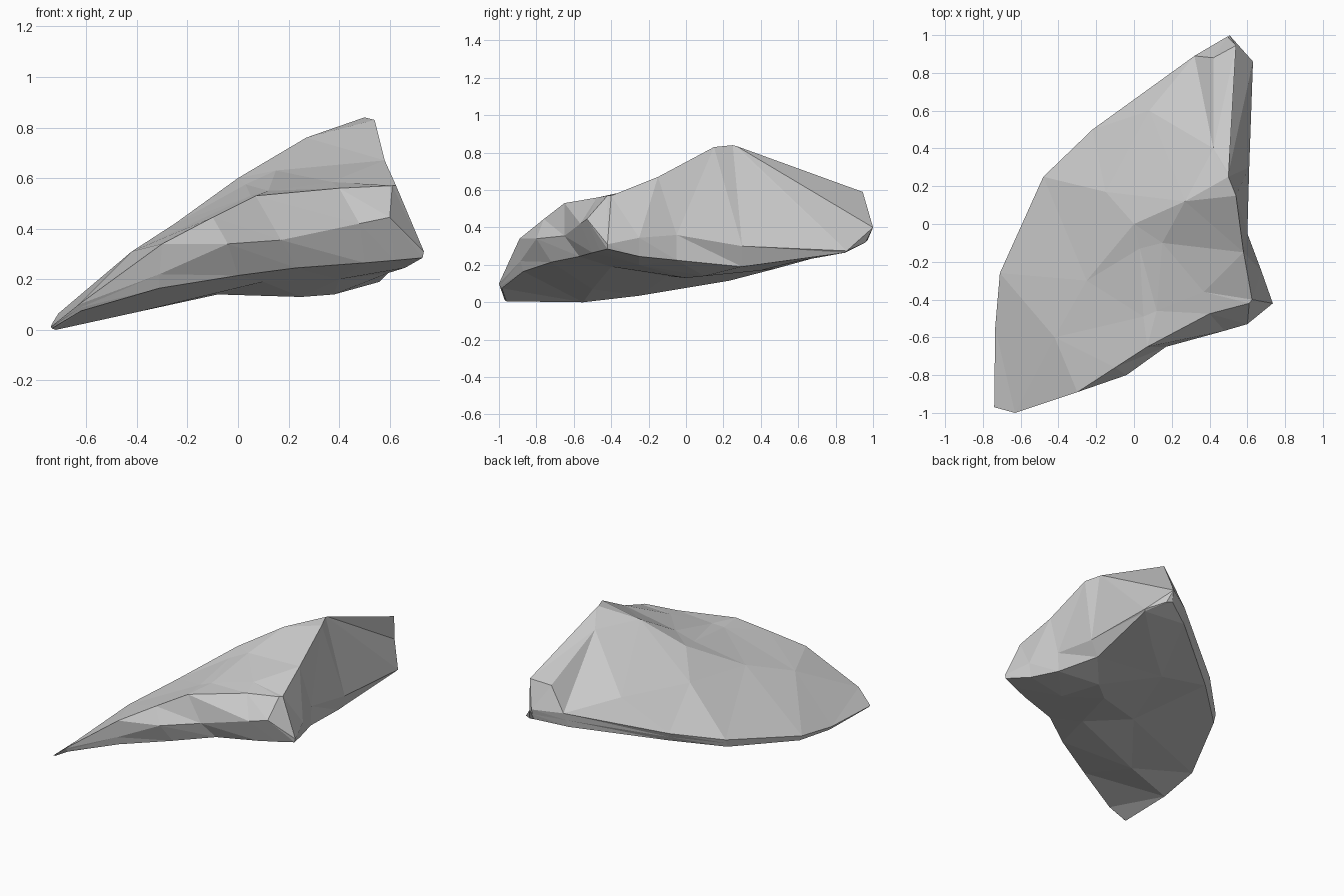
import bpy, bmesh
from mathutils import Vector
from mathutils.geometry import delaunay_2d_cdt

# upper rim, going round from the low front-left tip
TOP_RIM = [(-.74, -.97, .012), (-.63, -1, .10), (-.30, -.89, .34), (-.10, -.76, .445),
           (.07, -.65, .53), (.40, -.475, .56), (.61, -.42, .57), (.625, -.40, .57),
           (.58, -.15, .67), (.54, .15, .83), (.50, .25, .84), (.501, .27, .835),
           (.54, .945, .59), (.495, .993, .405), (.32, .89, .385), (-.22, .50, .24),
           (-.48, .25, .17), (-.71, -.26, .065), (-.735, -.55, .025)]
# lower rim, same stations
LOW_RIM = [(-.735, -.96, .005), (-.62, -.985, .075), (-.31, -.87, .165), (0, -.72, .215),
           (.23, -.57, .245), (.50, -.50, .265), (.62, -.46, .275), (.73, -.42, .285),
           (.66, -.25, .245), (.595, -.05, .225), (.56, .30, .19), (.62, .85, .265),
           (.53, .96, .32), (.49, .97, .33), (.30, .86, .285), (-.20, .48, .18),
           (-.48, .23, .115), (-.70, -.25, .035), (-.72, -.55, 0)]
# ledge on the broken front and right sides
LEDGE = {2: (-.31, -.885, .22), 3: (-.04, -.80, .34), 4: (.17, -.65, .355),
         5: (.48, -.565, .42), 6: (.60, -.53, .445), 7: (.735, -.42, .31),
         8: (.675, -.25, .345), 9: (.60, -.05, .36), 10: (.61, .30, .30),
         11: (.63, .86, .275), 12: (.505, 1, .40)}
# facet corners on the sloping top and on the underside
TOP_POINTS = [(.42, .88, .55), (.27, .12, .76), (0, 0, .60), (.03, -.13, .575), (.15, -.10, .63),
              (.12, -.46, .55), (.37, -.36, .585), (-.42, -.60, .31), (.08, .60, .45),
              (-.25, -.30, .42), (.42, .40, .755), (.05, -.49, .53), (-.15, .17, .45)]
LOW_POINTS = [(-.08, -.10, .14), (.25, 0, .13), (.38, .10, .14), (.10, -.40, .19),
              (-.40, -.50, .07), (.10, .40, .17), (.35, .60, .22), (.40, -.25, .2)]

bm = bmesh.new()


def add_ring(points):
    return [bm.verts.new(p) for p in points]


def cap(rim, points):
    """Triangulate inside a rim, passing through the given facet corners."""
    verts = rim + add_ring(points)
    n = len(rim)
    edges = [(i, (i + 1) % n) for i in range(n)]
    flat = [v.co.to_2d() for v in verts]
    res = delaunay_2d_cdt(flat, edges, [], 1, 1e-5)
    for face in res[2]:
        bm.faces.new([verts[res[3][i][0]] for i in face])


def strip(a, b):
    """Join two rings with triangle pairs."""
    n = len(a)
    for i in range(n):
        j = (i + 1) % n
        bm.faces.new((a[i], b[j], a[j]))
        bm.faces.new((a[i], b[i], b[j]))


mid_rim = [LEDGE.get(i, (Vector(t) + Vector(l)) / 2)
           for i, (t, l) in enumerate(zip(TOP_RIM, LOW_RIM))]
top, mid, low = add_ring(TOP_RIM), add_ring(mid_rim), add_ring(LOW_RIM)
cap(top, TOP_POINTS)
strip(top, mid)
strip(mid, low)
cap(low, LOW_POINTS)
bmesh.ops.recalc_face_normals(bm, faces=bm.faces)

mesh = bpy.data.meshes.new("rock")
bm.to_mesh(mesh)
bm.free()
rock = bpy.data.objects.new("rock", mesh)
bpy.context.collection.objects.link(rock)
